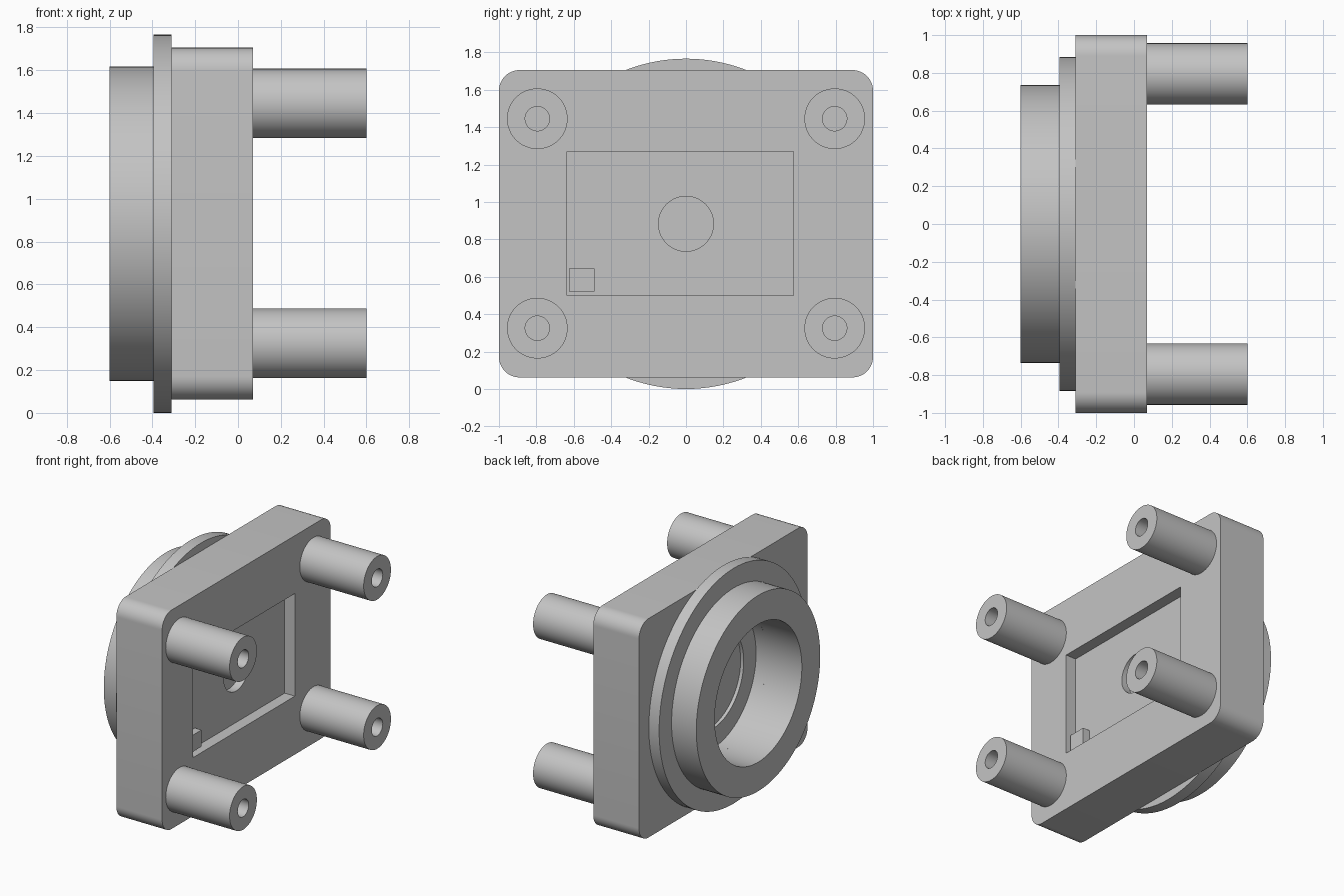
import bpy, bmesh, math
from mathutils import Matrix, Vector

default = bpy.data.objects.get("Cube")
if default:
    bpy.data.objects.remove(default, do_unlink=True)

MID = 0.883          # height of the lens axis
FRONT, BACK = 0.07, -0.31   # plate faces along x
FLOOR = -0.015       # pocket floor

grey = bpy.data.materials.new("plain grey")
grey.use_nodes = True
colour = (0.55, 0.55, 0.55, 1)
grey.diffuse_color = colour
grey.node_tree.nodes["Principled BSDF"].inputs["Base Color"].default_value = colour


def finish(name, bm):
    bmesh.ops.remove_doubles(bm, verts=bm.verts, dist=1e-5)
    bmesh.ops.recalc_face_normals(bm, faces=bm.faces)
    mesh = bpy.data.meshes.new(name)
    bm.to_mesh(mesh)
    bm.free()
    mesh.materials.append(grey)
    obj = bpy.data.objects.new(name, mesh)
    bpy.context.collection.objects.link(obj)
    return obj


def smooth(obj):
    bpy.ops.object.select_all(action='DESELECT')
    obj.select_set(True)
    bpy.context.view_layer.objects.active = obj
    bpy.ops.object.shade_smooth_by_angle(angle=math.radians(30))


def lathe(name, profile, y=0, z=MID, steps=96, closed=False):
    """Turn an (x, radius) profile around an axis parallel to x."""
    bm = bmesh.new()
    verts = [bm.verts.new((x, 0, r)) for x, r in profile]
    edges = [bm.edges.new(pair) for pair in zip(verts, verts[1:])]
    if closed:
        edges.append(bm.edges.new((verts[-1], verts[0])))
    bmesh.ops.spin(bm, geom=verts + edges, cent=(0, 0, 0), axis=(1, 0, 0),
                   angle=math.tau, steps=steps)
    bmesh.ops.translate(bm, verts=bm.verts, vec=(0, y, z))
    return finish(name, bm)


def rod(name, x0, x1, r):
    return lathe(name, [(x0, 0), (x0, r), (x1, r), (x1, 0)])


def box(name, low, high, corner=0):
    low, high = Vector(low), Vector(high)
    bm = bmesh.new()
    bmesh.ops.create_cube(bm, size=1, matrix=Matrix.Translation((low + high) / 2)
                          @ Matrix.Diagonal((*(high - low), 1)))
    if corner:
        along = [e for e in bm.edges
                 if abs(e.verts[0].co.x - e.verts[1].co.x) > 0.01]
        bmesh.ops.bevel(bm, geom=along, offset=corner, segments=12,
                        profile=0.5, affect='EDGES')
    return finish(name, bm)


def cut(target, cutter):
    mod = target.modifiers.new("cut", 'BOOLEAN')
    mod.operation = 'DIFFERENCE'
    mod.solver = 'EXACT'
    mod.object = cutter
    cutter.hide_render = True
    bpy.context.view_layer.objects.active = target
    bpy.ops.object.modifier_apply(modifier=mod.name)
    bpy.data.objects.remove(cutter, do_unlink=True)


# Rounded plate with the sensor pocket, blind hole and stepped bore
plate = box("base_plate", (BACK, -1, 0.062), (FRONT, 1, 1.705), corner=0.11)
cut(plate, box("pocket_cutter", (FLOOR, -0.635, 0.5), (0.2, 0.575, 1.27)))
cut(plate, rod("hole_cutter", -0.075, 0.03, 0.147))
cut(plate, rod("bore_cutter", -0.4, -0.22, 0.517))
cut(plate, rod("recess_cutter", -0.3, -0.195, 0.37))
smooth(plate)

# Small block in the pocket corner
box("pocket_block", (FLOOR - 0.01, -0.625, 0.52), (0.04, -0.49, 0.645))

# Flange and stepped ring around the bore
smooth(lathe("mount_ring", [(-0.6, 0.517), (-0.6, 0.735), (-0.395, 0.735),
                            (-0.395, 0.883), (BACK, 0.883), (BACK, 0.517)],
             steps=128, closed=True))

# Four hollow posts
for side, y in (("right", -0.795), ("left", 0.795)):
    for level, z in (("lower", 0.325), ("upper", 1.445)):
        smooth(lathe(f"{level}_{side}_post",
                     [(FRONT - 0.01, 0), (FRONT - 0.01, 0.162), (0.6, 0.162),
                      (0.6, 0.065), (0.1, 0.065), (0.1, 0)], y, z, steps=64))
